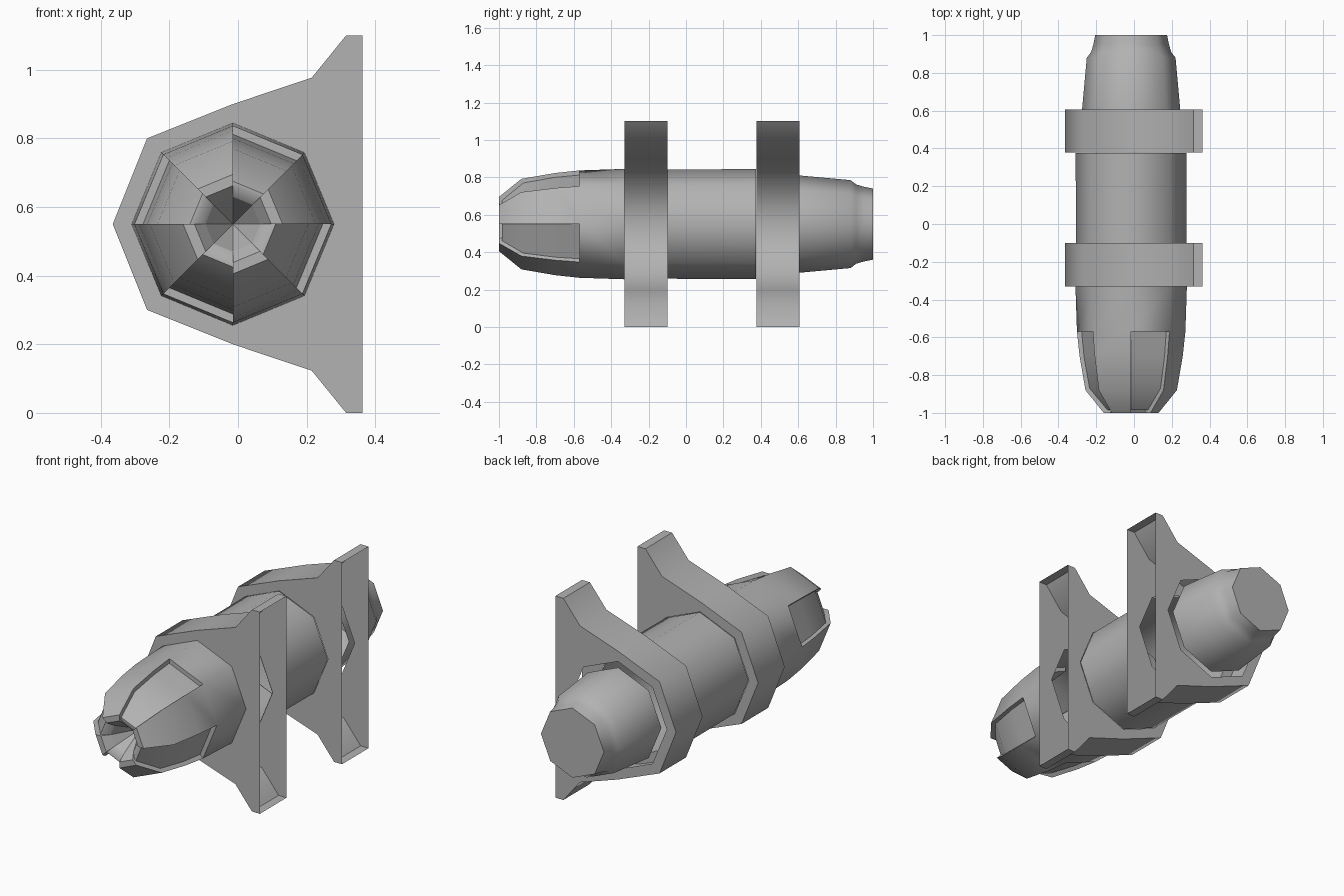
import bpy, bmesh, math

if "Cube" in bpy.data.objects:
    bpy.data.objects.remove(bpy.data.objects["Cube"])

CX, CZ, N = -0.015, 0.55, 8

grey = bpy.data.materials.new("dark_grey")
grey.diffuse_color = (0.45, 0.45, 0.45, 1)
grey.use_nodes = True
grey.node_tree.nodes["Principled BSDF"].inputs["Base Color"].default_value = grey.diffuse_color


def pt(k, y, r):
    a = math.radians(45 * k)
    return (CX + r * math.cos(a), y, CZ + r * math.sin(a))


def finish(name, bm, angle):
    bmesh.ops.remove_doubles(bm, verts=bm.verts, dist=1e-5)
    bmesh.ops.recalc_face_normals(bm, faces=bm.faces)
    me = bpy.data.meshes.new(name)
    bm.to_mesh(me)
    bm.free()
    me.materials.append(grey)
    ob = bpy.data.objects.new(name, me)
    bpy.context.collection.objects.link(ob)
    bpy.ops.object.select_all(action='DESELECT')
    ob.select_set(True)
    bpy.context.view_layer.objects.active = ob
    bpy.ops.object.shade_smooth_by_angle(angle=math.radians(angle))
    return ob


def face(bm, pts):
    return bm.faces.new([bm.verts.new(p) for p in pts])


def strip(bm, k, profile):
    # one side of the octagon, swept along a (y, radius) profile
    for (y0, r0), (y1, r1) in zip(profile, profile[1:]):
        pts = [pt(k, y0, r0), pt(k + 1, y0, r0)]
        pts += [pt(k, y1, 0)] if r1 == 0 else [pt(k + 1, y1, r1), pt(k, y1, r1)]
        face(bm, pts)


def tube(name, profile, cap=False, angle=50):
    bm = bmesh.new()
    for k in range(N):
        strip(bm, k, profile)
    if cap:
        face(bm, [pt(k, *profile[-1]) for k in range(N)])
    return finish(name, bm, angle)


# nose with four recessed panels
base = [(-0.33, 0.295), (-0.57, 0.287)]
raised = [(-0.57, 0.287), (-0.70, 0.273), (-0.88, 0.242), (-1.0, 0.145),
          (-1.0, 0.112), (-0.96, 0.08)]
sunk = [(-0.57, 0.262), (-0.70, 0.25), (-0.87, 0.22), (-0.985, 0.125),
        (-0.985, 0.112), (-0.96, 0.08)]
bm = bmesh.new()
for k in range(N):
    strip(bm, k, base)
    strip(bm, k, [raised[0]] + sunk if k % 2 else raised)
    # side wall of the recess
    face(bm, [pt(k, *p) for p in raised + sunk[-2::-1]])
finish("nose", bm, 50)

# faceted conical socket in the tip
tube("nose_socket", [(-0.96, 0.08), (-0.82, 0)], angle=10)

# middle barrel and tail
tube("barrel", [(-0.10, 0.292), (0.375, 0.294)])
tube("tail", [(0.605, 0.26), (0.88, 0.235), (0.91, 0.212), (0.95, 0.20), (1.0, 0.19)], cap=True)

# mounting brackets: hollow shells, open on the right side
half = [(-0.365, 0), (-0.265, 0.25), (-0.015, 0.35), (0.215, 0.427), (0.315, 0.55), (0.363, 0.55)]
for name, y0, y1 in (("front_bracket", -0.33, -0.10), ("rear_bracket", 0.378, 0.607)):
    bm = bmesh.new()
    for s in (1, -1):
        out = [(x, CZ + s * z) for x, z in half]
        for (xa, za), (xb, zb) in zip(out, out[1:]):
            face(bm, [(xa, y0, za), (xb, y0, zb), (xb, y1, zb), (xa, y1, za)])
        # end plates, each half outlining the octagonal opening
        for y in (y0, y1):
            plate = [(x, y, z) for x, z in out] + [(0.363, y, CZ)]
            face(bm, plate + [pt(s * k, y, 0.294) for k in range(5)])
    finish(name, bm, 47)
